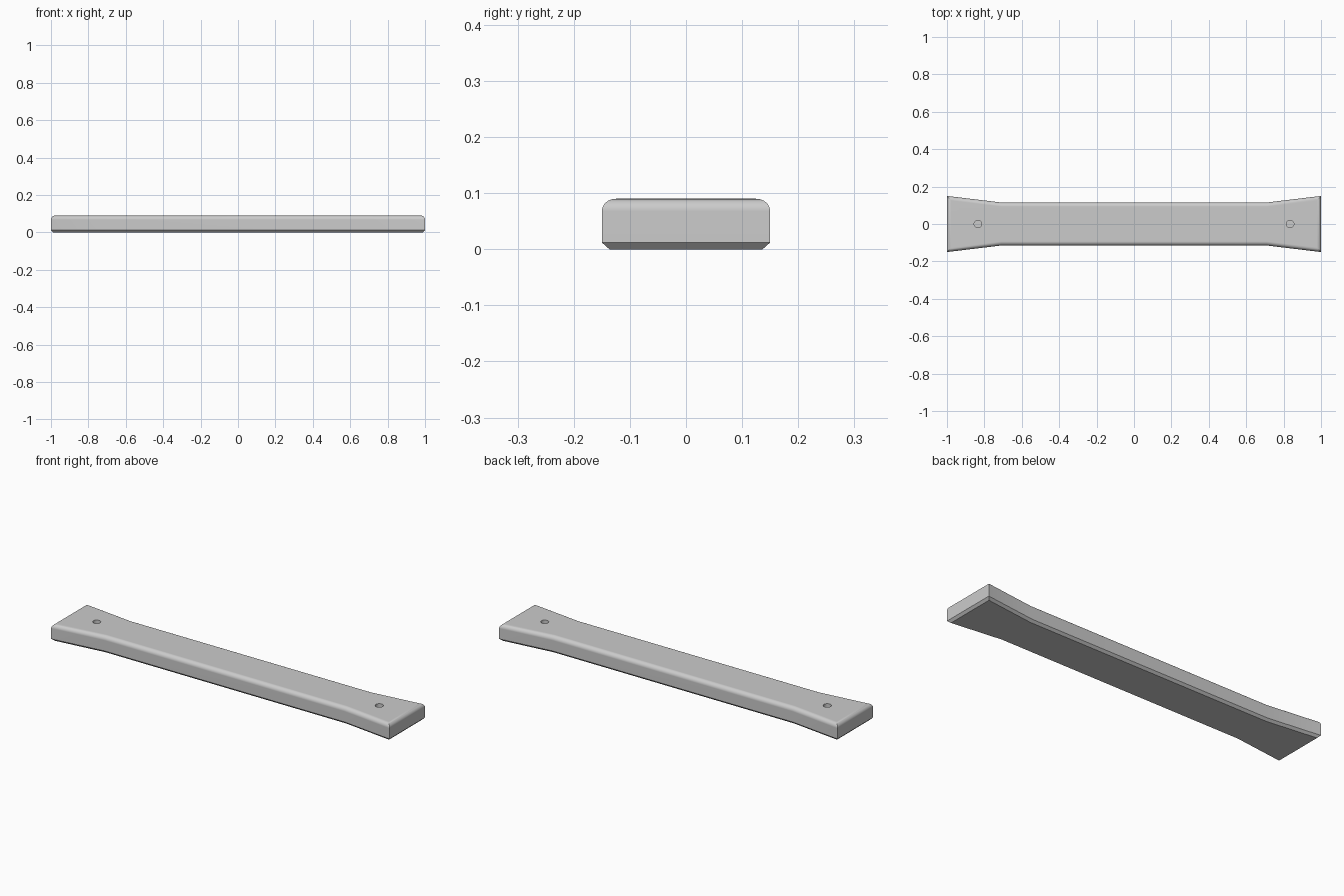
import bpy, bmesh, math

cube = bpy.data.objects.get("Cube")
if cube:
    bpy.data.objects.remove(cube, do_unlink=True)

HEIGHT, CHAMFER, FILLET, STEPS = 0.09, 0.012, 0.022, 8

grey = bpy.data.materials.new("plain grey")
grey.use_nodes = True
grey.diffuse_color = (0.6, 0.6, 0.6, 1)
grey.node_tree.nodes["Principled BSDF"].inputs["Base Color"].default_value = (0.6, 0.6, 0.6, 1)


def outline(d):
    """Flared bar outline, inset by d, counter-clockwise."""
    half = [(1 - d, -0.15 + 1.13 * d), (1 - d, 0.15 - 1.13 * d),
            (0.71, 0.115 - d), (-0.71, 0.115 - d)]
    return half + [(-x, -y) for x, y in half]


def make_object(name, bm):
    bmesh.ops.recalc_face_normals(bm, faces=bm.faces)
    mesh = bpy.data.meshes.new(name)
    bm.to_mesh(mesh)
    bm.free()
    mesh.materials.append(grey)
    obj = bpy.data.objects.new(name, mesh)
    bpy.context.collection.objects.link(obj)
    return obj


# Bar: chamfered bottom, upright sides, rounded top edge
levels = [(CHAMFER, 0), (0, CHAMFER)]
for i in range(STEPS + 1):
    a = math.pi / 2 * i / STEPS
    levels.append((FILLET * (1 - math.cos(a)), HEIGHT - FILLET * (1 - math.sin(a))))
bm = bmesh.new()
rings = [[bm.verts.new((x, y, z)) for x, y in outline(d)] for d, z in levels]
for low, high in zip(rings, rings[1:]):
    for i in range(8):
        j = (i + 1) % 8
        bm.faces.new((low[i], low[j], high[j], high[i]))
bm.faces.new(rings[0][::-1])
bm.faces.new(rings[-1])
bar = make_object("flared_bar", bm)

# Blind screw holes near both ends
for side in (-1, 1):
    bm = bmesh.new()
    bmesh.ops.create_cone(bm, cap_ends=True, segments=32, radius1=0.02, radius2=0.02, depth=0.1)
    bmesh.ops.translate(bm, verts=bm.verts, vec=(side * 0.835, 0, HEIGHT))
    cutter = make_object("hole_cutter", bm)
    cutter.hide_render = True
    mod = bar.modifiers.new("hole", 'BOOLEAN')
    mod.operation, mod.solver, mod.object = 'DIFFERENCE', 'EXACT', cutter
    bpy.context.view_layer.objects.active = bar
    bpy.ops.object.modifier_apply(modifier=mod.name)
    bpy.data.objects.remove(cutter, do_unlink=True)

# Smooth rounding with crisp edges and flat large faces
bpy.ops.object.select_all(action='DESELECT')
bar.select_set(True)
bpy.context.view_layer.objects.active = bar
bpy.ops.object.shade_smooth_by_angle(angle=math.radians(30))
weighted = bar.modifiers.new("flat faces", 'WEIGHTED_NORMAL')
weighted.keep_sharp = True
